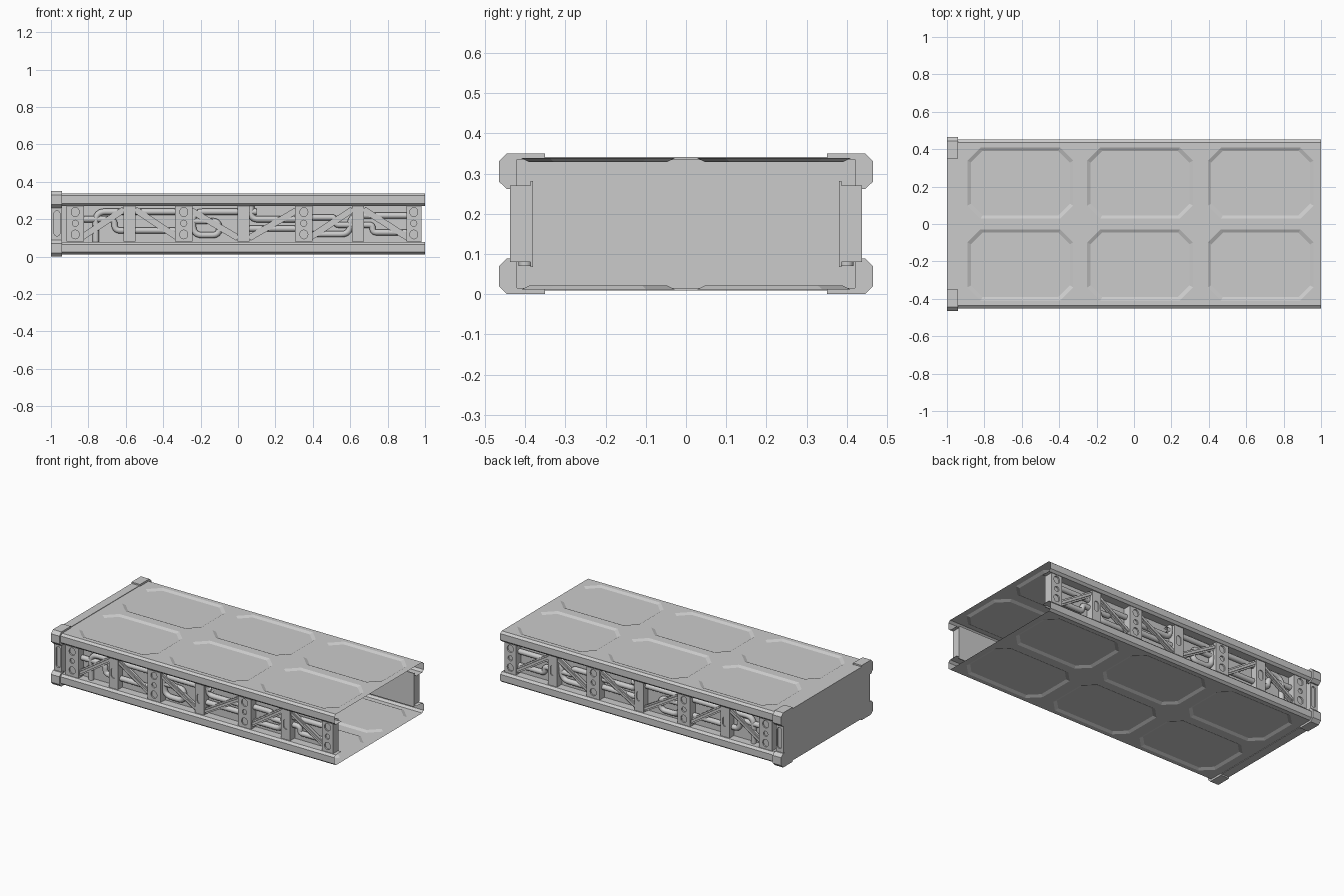
import bpy, bmesh, math
from mathutils import Vector

cube = bpy.data.objects.get("Cube")
if cube:
    bpy.data.objects.remove(cube, do_unlink=True)

HEIGHT = 0.35
GREY = (0.6, 0.6, 0.6, 1.0)
metal = bpy.data.materials.new("grey metal")
metal.use_nodes = True
metal.diffuse_color = GREY
metal.node_tree.nodes["Principled BSDF"].inputs["Base Color"].default_value = GREY


def face(bm, points):
    return bm.faces.new([bm.verts.new(p) for p in points])


def extrude(bm, points, offset):
    """Solid prism from a flat outline and an offset vector."""
    offset = Vector(offset)
    low = [bm.verts.new(p) for p in points]
    high = [bm.verts.new(Vector(p) + offset) for p in points]
    faces = [bm.faces.new(low), bm.faces.new(high[::-1])]
    for i in range(len(low)):
        j = (i + 1) % len(low)
        faces.append(bm.faces.new((low[j], low[i], high[i], high[j])))
    bmesh.ops.recalc_face_normals(bm, faces=faces)


def box(bm, x, y, z):
    outline = [(x[0], y[0], z[0]), (x[1], y[0], z[0]), (x[1], y[0], z[1]), (x[0], y[0], z[1])]
    extrude(bm, outline, (0, y[1] - y[0], 0))


def reflect(bm, axis, middle):
    """Add a mirrored copy of everything built so far."""
    copy = bmesh.ops.duplicate(bm, geom=bm.verts[:] + bm.edges[:] + bm.faces[:])["geom"]
    for v in copy:
        if isinstance(v, bmesh.types.BMVert):
            v.co[axis] = 2 * middle - v.co[axis]
    bmesh.ops.reverse_faces(bm, faces=[f for f in copy if isinstance(f, bmesh.types.BMFace)])


def finish(bm, name, both_sides=True, both_heights=False, weld=False):
    if both_heights:
        reflect(bm, 2, HEIGHT / 2)
    if both_sides:
        reflect(bm, 1, 0)
    if weld:
        bmesh.ops.remove_doubles(bm, verts=bm.verts[:], dist=0.0001)
    mesh = bpy.data.meshes.new(name)
    bm.to_mesh(mesh)
    bm.free()
    mesh.materials.append(metal)
    obj = bpy.data.objects.new(name, mesh)
    bpy.context.collection.objects.link(obj)
    return obj


def octagon(x0, x1, y0, y1, c, z):
    flat = [(x0 + c, y0), (x1 - c, y0), (x1, y0 + c), (x1, y1 - c),
            (x1 - c, y1), (x0 + c, y1), (x0, y1 - c), (x0, y0 + c)]
    return [(x, y, z) for x, y in flat]


# Top and bottom decks: thin sheets with sunken octagonal panels
DECK, SUNK, EDGE, SLOPE = 0.338, 0.329, 0.437, 0.018
bm = bmesh.new()
cells = [(-1, -0.29, -0.89), (-0.29, 0.355, -0.25), (0.355, 1, 0.395)]
for left, right, start in cells:
    for y0, y1 in ((0, EDGE), (-EDGE, 0)):
        middle = (y0 + y1) / 2
        rim = octagon(start, start + 0.565, middle - 0.19, middle + 0.19, 0.07, DECK)
        floor = octagon(start + SLOPE, start + 0.565 - SLOPE, middle - 0.19 + SLOPE,
                        middle + 0.19 - SLOPE, 0.062, SUNK)
        corner = [(left, y0, DECK), (right, y0, DECK), (right, y1, DECK), (left, y1, DECK)]
        for k in range(4):
            after = corner[(k + 1) % 4]
            face(bm, (corner[k], after, rim[2 * k + 1], rim[2 * k]))
            face(bm, (after, rim[(2 * k + 2) % 8], rim[2 * k + 1]))
        for i in range(8):
            j = (i + 1) % 8
            face(bm, (rim[i], rim[j], floor[j], floor[i]))
        face(bm, floor)
finish(bm, "deck_plates", both_sides=False, both_heights=True, weld=True)

# Chamfered rails along the four long edges
bm = bmesh.new()
rail = [(EDGE, DECK), (0.452, 0.326), (0.452, 0.285), (0.438, 0.272), (0.38, 0.272)]
for (ya, za), (yb, zb) in zip(rail, rail[1:]):
    face(bm, ((1, ya, za), (1, yb, zb), (-1, yb, zb), (-1, ya, za)))
finish(bm, "edge_rails", both_heights=True, weld=True)

# Closed end wall with a shallow lip and four corner brackets
bm = bmesh.new()
box(bm, (-1, -0.994), (-0.43, 0.43), (0.012, DECK))
finish(bm, "end_wall", both_sides=False)

bm = bmesh.new()
box(bm, (-1, -0.945), (-0.35, 0.35), (0.334, 0.341))
finish(bm, "end_lip", both_sides=False, both_heights=True)

bm = bmesh.new()
bracket = [(0.35, 0.35), (0.445, 0.35), (0.465, 0.33), (0.465, 0.28),
           (0.445, 0.261), (0.42, 0.261), (0.42, 0.335), (0.35, 0.335)]
extrude(bm, [(-1, y, z) for y, z in bracket], (0.06, 0, 0))
finish(bm, "corner_brackets", both_heights=True)

# Inner side walls
bm = bmesh.new()
box(bm, (-0.994, 0.98), (0.38, 0.386), (0.068, 0.282))
finish(bm, "side_walls")

# Upright posts with rounded slots cut into their faces
BIG = [-0.87, -0.29, 0.352, 0.94]
SMALL = [-0.58, 0.03, 0.642]
Z0, Z1 = 0.08, 0.27


def slot(bm, x, z0, z1, width):
    r = width / 2
    outline = []
    for z, turn in ((z1 - r, 0), (z0 + r, math.pi)):
        for i in range(7):
            a = turn + math.pi * i / 6
            outline.append((x + r * math.cos(a), 0.428, z + r * math.sin(a)))
    extrude(bm, outline, (0, 0.03, 0))


bm, cuts = bmesh.new(), bmesh.new()
box(bm, (-0.998, -0.945), (0.384, 0.437), (Z0, Z1))
slot(cuts, -0.968, 0.11, 0.245, 0.032)
for x in BIG:
    half = 0.04 if x > 0.9 else 0.046
    box(bm, (x - half, x + half), (0.384, 0.437), (Z0, Z1))
    slot(cuts, x, 0.215, 0.262, 0.042)
    slot(cuts, x, 0.162, 0.195, 0.032)
    slot(cuts, x, 0.095, 0.142, 0.042)
for x in SMALL:
    box(bm, (x - 0.032, x + 0.032), (0.384, 0.434), (Z0, Z1))
    slot(cuts, x, 0.145, 0.21, 0.032)
posts = finish(bm, "upright_posts")
cutter = finish(cuts, "slot_cutter")
cutter.hide_render = True
boolean = posts.modifiers.new("slots", "BOOLEAN")
boolean.operation = "DIFFERENCE"
boolean.object = cutter
bpy.context.view_layer.update()
cut = posts.evaluated_get(bpy.context.evaluated_depsgraph_get())
posts.data = bpy.data.meshes.new_from_object(cut)
posts.modifiers.clear()
bpy.data.objects.remove(cutter, do_unlink=True)

# Diagonal braces with a raised centre ridge
bm = bmesh.new()


def brace(x0, z0, x1, z1):
    a, b = Vector((x0, 0, z0)), Vector((x1, 0, z1))
    along = (b - a).normalized()
    side = Vector((-along.z, 0, along.x))
    for half, near, far in ((0.017, 0.405, 0.42), (0.008, 0.42, 0.428)):
        lift = Vector((0, near, 0))
        outline = [a - side * half, b - side * half, b + side * half, a + side * half]
        extrude(bm, [p + lift for p in outline], (0, far - near, 0))


LOW, HIGH = 0.1, 0.252
nodes = sorted(BIG + SMALL)
for (x0, x1), rising in zip(zip(nodes, nodes[1:]), (1, 0, 0, 1, 1, 0)):
    brace(x0 + 0.03, LOW if rising else HIGH, x1 - 0.03, HIGH if rising else LOW)
finish(bm, "diagonal_braces")


# Bent pipes running behind the braces
def rounded(path, radius=0.05):
    pts = [Vector(p) for p in path]
    out = [pts[0]]
    for a, b, c in zip(pts, pts[1:], pts[2:]):
        r = min(radius, (a - b).length / 2, (c - b).length / 2)
        start, end = b + (a - b).normalized() * r, b + (c - b).normalized() * r
        for i in range(7):
            t = i / 6
            out.append(start * (1 - t) ** 2 + b * 2 * t * (1 - t) + end * t * t)
    return out + [pts[-1]]


PIPES = [
    [(-0.76, 0.07), (-0.76, 0.24), (-0.3, 0.24)],
    [(-0.9, 0.2), (-0.66, 0.2), (-0.66, 0.14), (-0.3, 0.14)],
    [(-0.3, 0.19), (-0.1, 0.19), (-0.1, 0.115), (-0.24, 0.115), (-0.24, 0.24), (0.1, 0.24)],
    [(0.07, 0.27), (0.07, 0.2), (0.35, 0.2)],
    [(0.0, 0.15), (0.35, 0.15)],
    [(0.35, 0.12), (0.6, 0.12), (0.6, 0.22), (0.94, 0.22)],
    [(0.35, 0.21), (0.52, 0.21), (0.52, 0.17), (0.72, 0.17), (0.72, 0.13), (0.94, 0.13)],
]
for side, label in ((-1, "front"), (1, "back")):
    curve = bpy.data.curves.new(label + "_pipes", "CURVE")
    curve.dimensions = "3D"
    curve.bevel_depth = 0.017
    curve.bevel_resolution = 3
    curve.materials.append(metal)
    for path in PIPES:
        pts = rounded(path)
        spline = curve.splines.new("POLY")
        spline.points.add(len(pts) - 1)
        spline.use_smooth = True
        for point, p in zip(spline.points, pts):
            point.co = (p.x, side * 0.4, p.y, 1)
    bpy.context.collection.objects.link(bpy.data.objects.new(label + "_pipes", curve))
